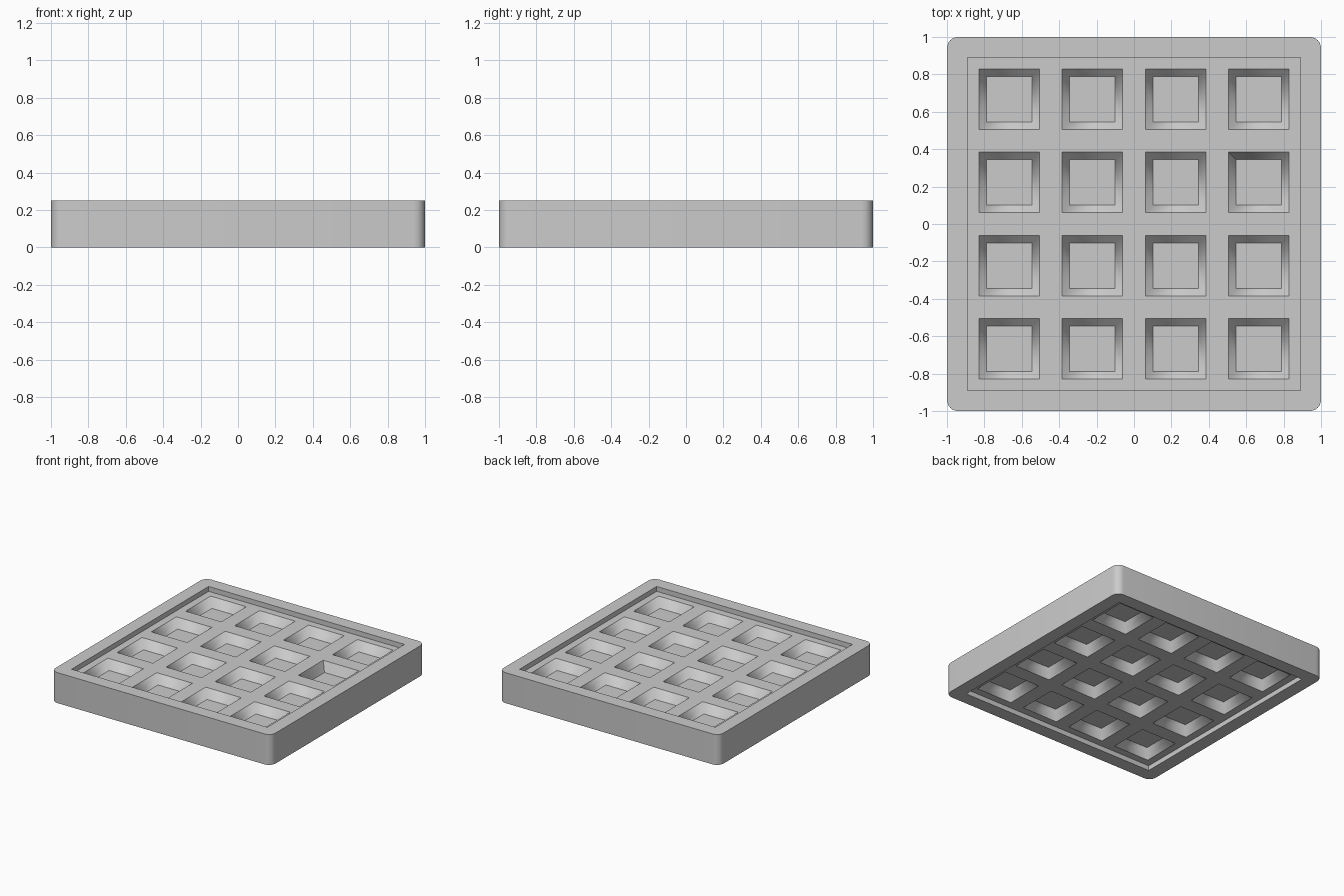
import bpy, bmesh, math

if "Cube" in bpy.data.objects:
    bpy.data.objects.remove(bpy.data.objects["Cube"])

H = 0.25          # total height
HALF = 0.89       # inner opening half size
RECESS = 0.04     # panel sits below the rim, both sides
DEPTH = 0.075     # coffer depth
PITCH = 2 * HALF / 4


def square(bm, cx, cy, r, z):
    return [bm.verts.new((cx + sx * r, cy + sy * r, z))
            for sx, sy in ((-1, -1), (1, -1), (1, 1), (-1, 1))]


def finish(name, bm):
    bm.normal_update()
    me = bpy.data.meshes.new(name)
    bm.to_mesh(me)
    bm.free()
    ob = bpy.data.objects.new(name, me)
    bpy.context.collection.objects.link(ob)
    return ob


# Outer frame: square ring with rounded outer corners
R, N = 0.06, 6
outline = []
for k, (sx, sy) in enumerate(((-1, -1), (1, -1), (1, 1), (-1, 1))):
    for i in range(N + 1):
        a = math.pi + (k + i / N) * math.pi / 2
        outline.append((sx * (1 - R) + R * math.cos(a), sy * (1 - R) + R * math.sin(a)))
bm = bmesh.new()
inner, outer = [], []
for z in (0, H):
    outer.append([bm.verts.new((x, y, z)) for x, y in outline])
    inner.append(square(bm, 0, 0, HALF, z))
n = len(outline)
for i in range(n):
    j = (i + 1) % n
    bm.faces.new((outer[0][i], outer[0][j], outer[1][j], outer[1][i])).smooth = True
for k in range(4):
    j = (k + 1) % 4
    bm.faces.new((inner[0][j], inner[0][k], inner[1][k], inner[1][j]))
    for lvl in (0, 1):
        arc = outer[lvl][k * (N + 1) + N // 2:(k + 1) * (N + 1) + N // 2 + 1]
        if k == 3:
            arc = outer[lvl][k * (N + 1) + N // 2:] + outer[lvl][:N // 2 + 1]
        f = arc + [inner[lvl][j], inner[lvl][k]]
        bm.faces.new(f if lvl else f[::-1])
frame = finish("frame", bm)
frame.data.set_sharp_from_angle(angle=math.radians(40))

# Coffered panel: 4 x 4 tapered recesses on both faces
bm = bmesh.new()
for side in (1, -1):
    z = H / 2 + side * (H / 2 - RECESS)
    for ix in range(4):
        for iy in range(4):
            cx, cy = (ix - 1.5) * PITCH, (iy - 1.5) * PITCH
            loops = [square(bm, cx, cy, PITCH / 2, z),
                     square(bm, cx, cy, 0.162, z),
                     square(bm, cx, cy, 0.122, z - side * DEPTH)]
            for lvl in (0, 1):
                a, b = loops[lvl], loops[lvl + 1]
                for k in range(4):
                    j = (k + 1) % 4
                    f = (a[k], a[j], b[j], b[k])
                    bm.faces.new(f if side > 0 else f[::-1]).smooth = lvl == 1
            bm.faces.new(loops[2] if side > 0 else loops[2][::-1])
            # The one coffer with a hard corner
            if side > 0 and (ix, iy) == (3, 2):
                bm.edges.get((loops[1][3], loops[2][3])).smooth = False
            for lp in loops[1:]:
                for k in range(4):
                    bm.edges.get((lp[k], lp[(k + 1) % 4])).smooth = False
bmesh.ops.remove_doubles(bm, verts=bm.verts, dist=0.001)
# Merge the bars between coffers into one plane
flat = [e for e in bm.edges if e.is_manifold and e.calc_face_angle(1) < 0.001]
bmesh.ops.dissolve_limit(bm, angle_limit=0.01, verts=[], edges=flat)
finish("coffered_panel", bm)
